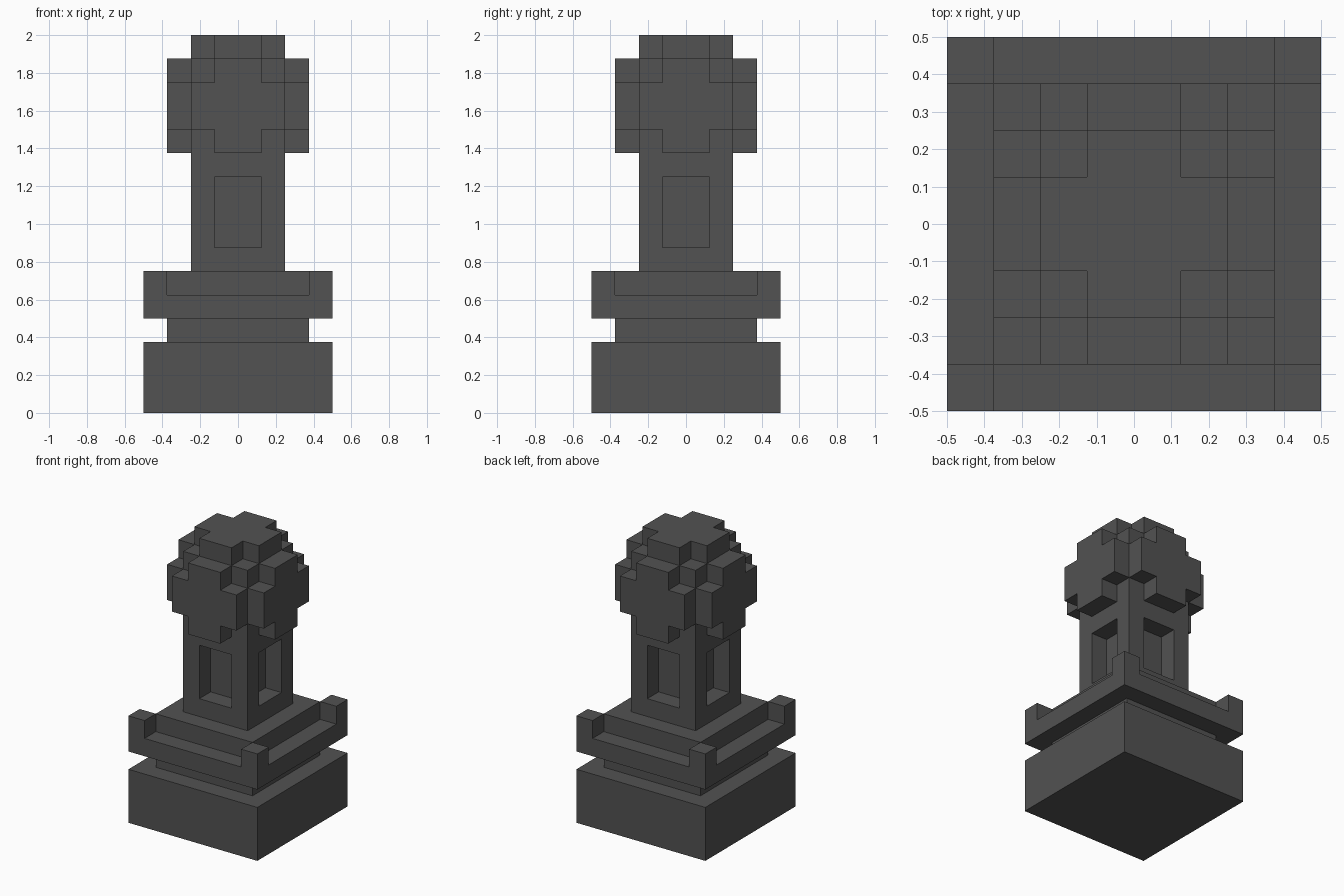
import bpy, bmesh, math
from mathutils import Matrix, Vector

if "Cube" in bpy.data.objects:
    bpy.data.objects.remove(bpy.data.objects["Cube"], do_unlink=True)

U = 0.125  # one block of the grid

# Single dark stone colour
stone = bpy.data.materials.new("dark_grey_stone")
stone.use_nodes = True
colour = (0.084, 0.084, 0.084, 1.0)
stone.diffuse_color = colour
stone.node_tree.nodes["Principled BSDF"].inputs["Base Color"].default_value = colour


def finish(name, bm):
    bmesh.ops.recalc_face_normals(bm, faces=bm.faces)
    mesh = bpy.data.meshes.new(name)
    bm.to_mesh(mesh)
    bm.free()
    mesh.materials.append(stone)
    obj = bpy.data.objects.new(name, mesh)
    bpy.context.collection.objects.link(obj)
    return obj


def box_mesh(width, z0, z1, x=0, y=0):
    """Square block, all sizes in grid units."""
    bm = bmesh.new()
    m = Matrix.Translation(Vector((x, y, (z0 + z1) / 2)) * U)
    m = m @ Matrix.Diagonal((width * U, width * U, (z1 - z0) * U, 1))
    bmesh.ops.create_cube(bm, size=1, matrix=m)
    return bm


def plus_plate(name, matrix):
    """Plus-shaped plate one unit thick, rising from its local z = 0."""
    bm = bmesh.new()
    quarter = [(2, 1), (1, 1), (1, 2)]
    verts = []
    for i in range(4):
        turn = Matrix.Rotation(i * math.pi / 2, 3, 'Z')
        verts += [bm.verts.new(turn @ Vector((x * U, y * U, 0))) for x, y in quarter]
    face = bm.faces.new(verts)
    top = bmesh.ops.extrude_face_region(bm, geom=[face], use_keep_orig=True)["geom"]
    bmesh.ops.translate(bm, vec=(0, 0, U),
                        verts=[g for g in top if isinstance(g, bmesh.types.BMVert)])
    bm.transform(matrix)
    return finish(name, bm)


# Stepped base and collar
finish("base", box_mesh(8, 0, 3))
finish("base_neck", box_mesh(6, 3, 4))
finish("collar", box_mesh(8, 4, 5))
finish("collar_step", box_mesh(6, 5, 6))

# Corner posts on the collar
for side, sx in (("left", 1), ("right", -1)):
    for end, sy in (("front", -1), ("back", 1)):
        finish(f"collar_post_{end}_{side}", box_mesh(1, 5, 6, 3.5 * sx, 3.5 * sy))

# Shaft with a recessed panel in each side
bm = box_mesh(4, 6, 11)
sides = [f for f in bm.faces if abs(f.normal.z) < 0.5]
bmesh.ops.inset_individual(bm, faces=sides, thickness=U, use_even_offset=True)
for f in sides:
    inward = -f.normal.copy() * U
    new = bmesh.ops.extrude_discrete_faces(bm, faces=[f])["faces"]
    bmesh.ops.translate(bm, vec=inward, verts=new[0].verts)
finish("shaft", bm)

# Head: square core with plus-shaped plates on the top and four sides
finish("head_core", box_mesh(4, 11, 15))
plus_plate("head_top_plate", Matrix.Translation((0, 0, 15 * U)))
for i, side in enumerate(("front", "left", "back", "right")):
    plus_plate(f"head_{side}_plate",
               Matrix.Translation((0, 0, 13 * U))
               @ Matrix.Rotation(i * math.pi / 2, 4, 'Z')
               @ Matrix.Rotation(math.pi / 2, 4, 'X')
               @ Matrix.Translation((0, 0, 2 * U)))
